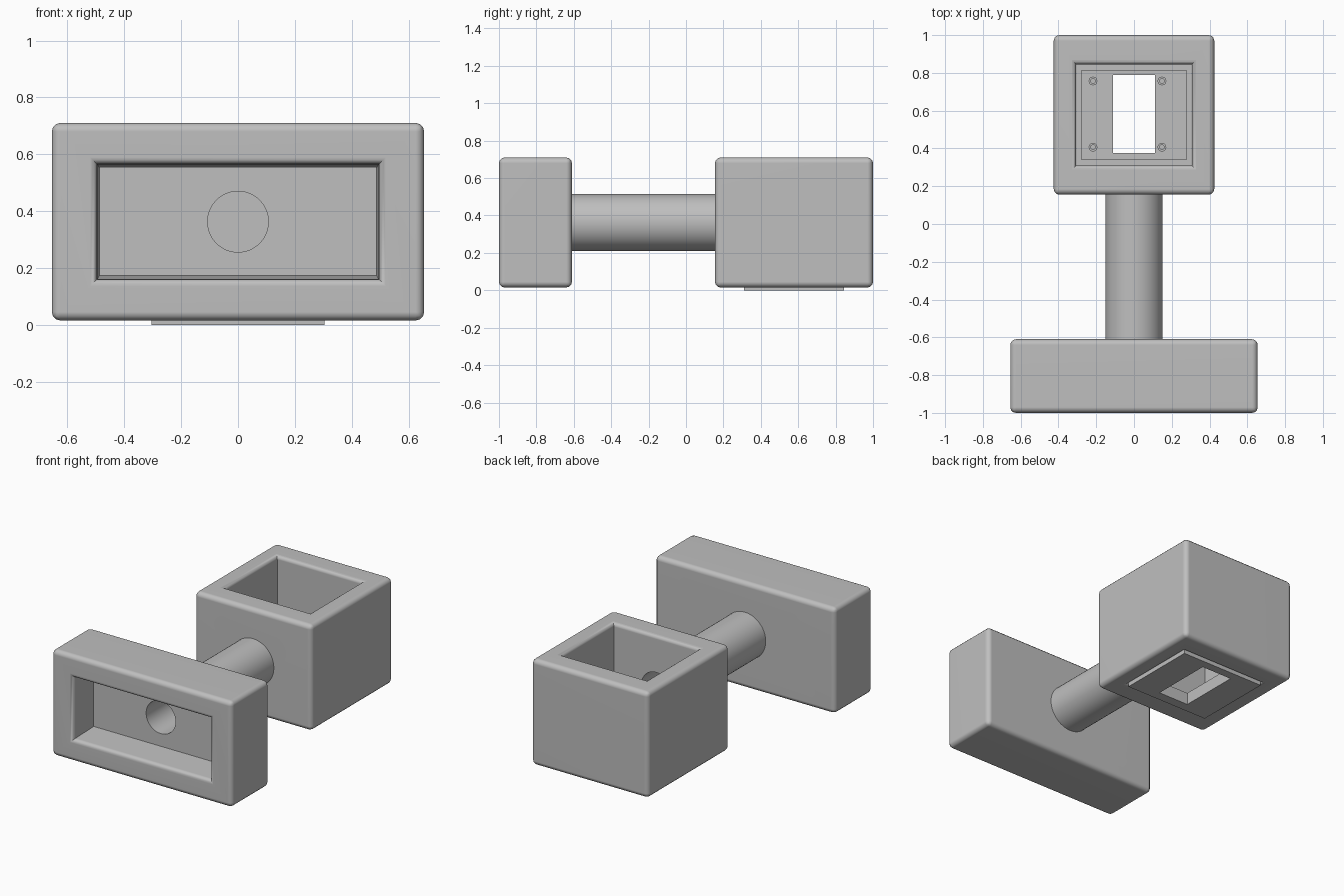
import bpy, bmesh, math
from mathutils import Matrix, Vector

if "Cube" in bpy.data.objects:
    bpy.data.objects.remove(bpy.data.objects["Cube"])

GREY = bpy.data.materials.new("light grey")
GREY.use_nodes = True
GREY.diffuse_color = (0.52, 0.52, 0.52, 1)
GREY.node_tree.nodes["Principled BSDF"].inputs["Base Color"].default_value = GREY.diffuse_color

MID_Z = 0.3625          # height of the shared centre line
BOTTOM, TOP = 0.015, 0.71
BACK_Y = 0.5775         # centre of the rear block
TO_FRONT = Matrix.Rotation(math.pi / 2, 4, "X")   # local z -> -y


def finish(bm, name, matrix=Matrix()):
    bmesh.ops.recalc_face_normals(bm, faces=bm.faces)
    bm.transform(matrix)
    mesh = bpy.data.meshes.new(name)
    bm.to_mesh(mesh)
    bm.free()
    mesh.materials.append(GREY)
    obj = bpy.data.objects.new(name, mesh)
    bpy.context.collection.objects.link(obj)
    return obj


def select(obj):
    bpy.ops.object.select_all(action="DESELECT")
    obj.select_set(True)
    bpy.context.view_layer.objects.active = obj


def smooth(obj):
    select(obj)
    bpy.ops.object.shade_smooth_by_angle(angle=math.radians(35))


def rounded_block(name, centre, size, radius=0.03):
    bm = bmesh.new()
    bmesh.ops.create_cube(bm, size=1)
    bmesh.ops.scale(bm, vec=size, verts=bm.verts)
    bmesh.ops.bevel(bm, geom=bm.edges[:], offset=radius, segments=3,
                    profile=0.5, affect="EDGES")
    return finish(bm, name, Matrix.Translation(centre))


def loft(name, rings, matrix):
    """Stack of rectangles (half width, half depth, height), capped."""
    bm = bmesh.new()
    loops = [[bm.verts.new((sx * w, sy * d, z))
              for sx, sy in ((-1, -1), (1, -1), (1, 1), (-1, 1))]
             for w, d, z in rings]
    for a, b in zip(loops, loops[1:]):
        for i in range(4):
            j = (i + 1) % 4
            bm.faces.new((a[i], a[j], b[j], b[i]))
    bm.faces.new(loops[0][::-1])
    bm.faces.new(loops[-1])
    return finish(bm, name, matrix)


def lip(w, d, face, r, sign=1, steps=4):
    """Rings of a rounded lip opening out to a face."""
    rings = []
    for i in range(steps + 1):
        t = math.pi / 2 * i / steps
        grow = r * (1 - math.cos(t))
        rings.append((w + grow, d + grow, face - sign * r * (1 - math.sin(t))))
    rings.append((w + r, d + r, face + sign * r))
    return rings


def lathe(name, profile, matrix, sides=48):
    """Closed (radius, height) profile turned about local z."""
    bm = bmesh.new()
    loops = [[bm.verts.new((r * math.cos(math.tau * i / sides),
                            r * math.sin(math.tau * i / sides), z))
              for i in range(sides)] for r, z in profile]
    for a, b in zip(loops, loops[1:] + loops[:1]):
        for i in range(sides):
            j = (i + 1) % sides
            bm.faces.new((a[i], a[j], b[j], b[i]))
    return finish(bm, name, matrix)


def rod(name, radius, matrix, z0, z1, sides=48):
    bm = bmesh.new()
    bmesh.ops.create_cone(bm, cap_ends=True, segments=sides, radius1=radius,
                          radius2=radius, depth=z1 - z0,
                          matrix=Matrix.Translation((0, 0, (z0 + z1) / 2)))
    return finish(bm, name, matrix)


def cut(target, cutter):
    select(target)
    mod = target.modifiers.new("cut", "BOOLEAN")
    mod.operation, mod.solver, mod.object = "DIFFERENCE", "EXACT", cutter
    bpy.ops.object.modifier_apply(modifier=mod.name)
    bpy.data.objects.remove(cutter)


axis = Matrix.Translation((0, 0, MID_Z)) @ TO_FRONT

# Front block with a rounded rectangular recess
front = rounded_block("front_block", (0, -0.805, MID_Z), (1.31, 0.39, TOP - BOTTOM))
cut(front, loft("recess_cutter",
                [(0.488, 0.19, 0.80)] + lip(0.495, 0.202, 1.0, 0.025), axis))
cut(front, rod("front_bore_cutter", 0.152, axis, 0.5, 0.9))

# Rear block, open at top and bottom
rear = rounded_block("rear_block", (0, BACK_Y, MID_Z), (0.85, 0.845, TOP - BOTTOM))
well = lip(0.307, 0.268, BOTTOM, 0.022, -1)[::-1] + lip(0.307, 0.268, TOP, 0.022)
cut(rear, loft("well_cutter", well, Matrix.Translation((0, BACK_Y, 0))))
cut(rear, rod("rear_bore_cutter", 0.152, axis, -0.45, 0.0))

# Hollow tube joining both blocks
tube = lathe("connecting_tube", [(0.152, -0.309), (0.152, 0.80),
                                 (0.107, 0.80), (0.107, -0.309)], axis)

# Stepped base plate with a rectangular window
base = Matrix.Translation((0, BACK_Y, 0))
plate = loft("base_plate", [(0.305, 0.267, 0), (0.305, 0.267, 0.06),
                            (0.277, 0.239, 0.06), (0.277, 0.239, 0.08)], base)
cut(plate, loft("window_cutter", [(0.111, 0.206, -0.1), (0.111, 0.206, 0.2)],
                Matrix.Translation((0, 0.582, 0))))

# Small ring bosses on the plate
for side, x in (("right", -0.217), ("left", 0.148)):
    for end, y in (("front", 0.407), ("back", 0.757)):
        ring = lathe(f"{end}_{side}_boss",
                     [(0.023, 0.078), (0.023, 0.088), (0.012, 0.088), (0.012, 0.078)],
                     Matrix.Translation((x, y, 0)), 20)
        smooth(ring)

for obj in (front, rear, tube):
    smooth(obj)
    mod = obj.modifiers.new("even_shading", "WEIGHTED_NORMAL")
    mod.keep_sharp = True
